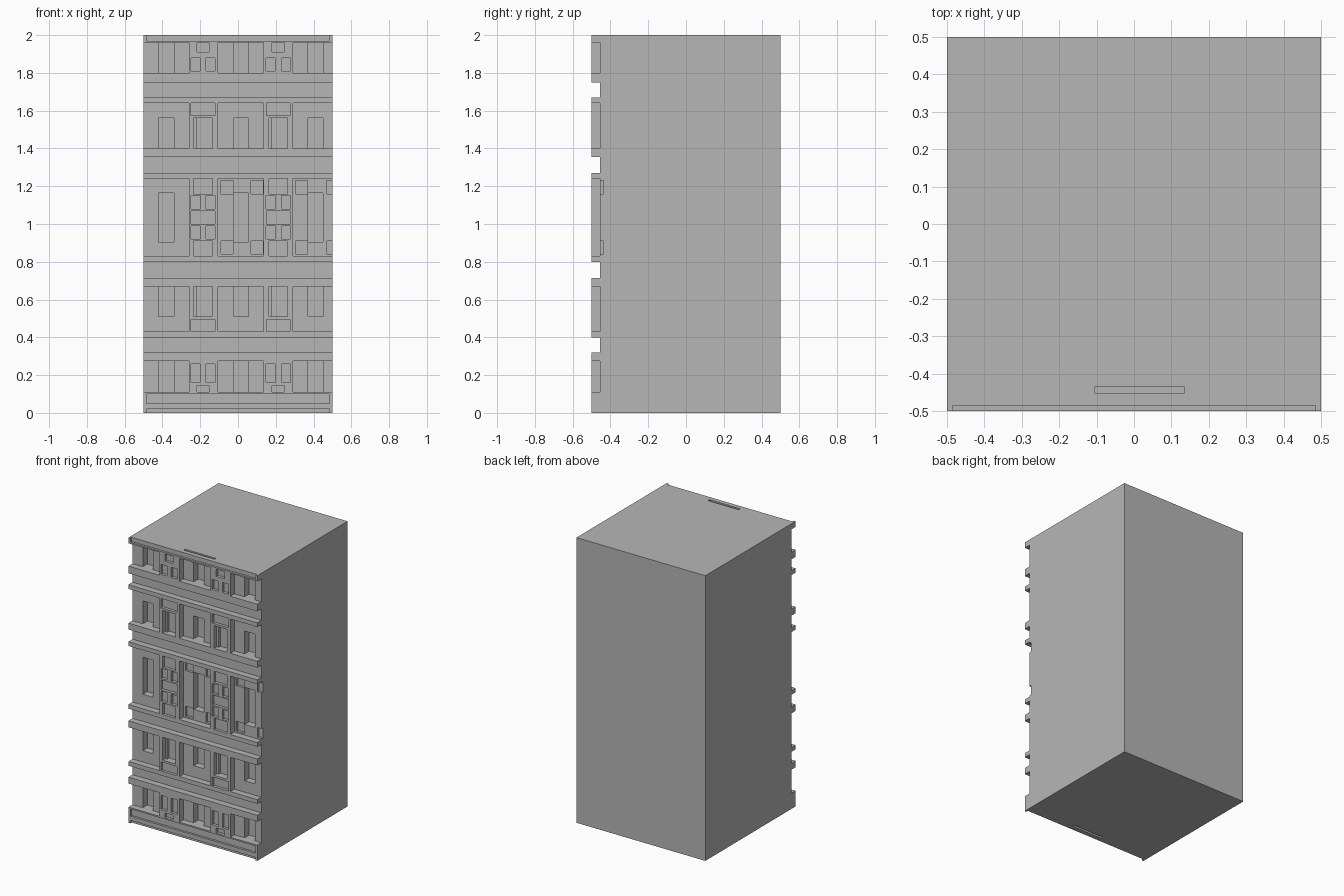
import bpy
import bmesh
from mathutils import Vector

# Remove the default cube
cube = bpy.data.objects.get("Cube")
if cube:
    bpy.data.objects.remove(cube)

FRONT = -0.5
PANEL = -0.455

stone = bpy.data.materials.new("stone_grey")
stone.use_nodes = True
GREY = (0.47, 0.47, 0.47, 1)
stone.diffuse_color = GREY
stone.node_tree.nodes["Principled BSDF"].inputs["Base Color"].default_value = GREY


def make_boxes(name, boxes):
    """One object from boxes given as (x0, x1, y0, y1, z0, z1)."""
    bm = bmesh.new()
    for x0, x1, y0, y1, z0, z1 in boxes:
        verts = bmesh.ops.create_cube(bm, size=1)["verts"]
        size = Vector((x1 - x0, y1 - y0, z1 - z0))
        middle = Vector((x0 + x1, y0 + y1, z0 + z1)) / 2
        for v in verts:
            v.co = v.co * size + middle
    mesh = bpy.data.meshes.new(name)
    bm.to_mesh(mesh)
    bm.free()
    mesh.materials.append(stone)
    obj = bpy.data.objects.new(name, mesh)
    bpy.context.collection.objects.link(obj)
    return obj


def carve(target, boxes):
    """Cut a set of separate boxes out of the target."""
    cutter = make_boxes("cutter", boxes)
    cutter.hide_render = True
    mod = target.modifiers.new("carve", "BOOLEAN")
    mod.operation = "DIFFERENCE"
    mod.solver = "EXACT"
    mod.object = cutter
    bpy.context.view_layer.update()
    graph = bpy.context.evaluated_depsgraph_get()
    result = bpy.data.meshes.new_from_object(target.evaluated_get(graph))
    target.modifiers.clear()
    target.data = result
    bpy.data.objects.remove(cutter)


def recess(x0, x1, z0, z1, back):
    return (x0, x1, -0.7, back, z0, z1)


building = make_boxes("facade_block", [(-0.5, 0.5, FRONT, 0.5, 0, 2)])

# Panel rows: bottom, top, window bottom, window top
rows = [
    (0.11, 0.275, 0.11, 0.275),
    (0.43, 0.67, 0.51, 0.67),
    (0.83, 1.24, 0.905, 1.165),
    (1.40, 1.64, 1.40, 1.56),
    (1.80, 1.96, 1.80, 1.96),
]
# Panel bays: left, right, window left
bays = [(-0.7, -0.26, -0.42), (-0.105, 0.135, -0.025), (0.29, 0.7, 0.37)]

# Full-width grooves and sunken panels
layer = [recess(-0.7, 0.7, z0, z1, PANEL)
         for z0, z1 in [(0.32, 0.40), (0.715, 0.80), (1.27, 1.355), (1.67, 1.75)]]
layer += [recess(b[0], b[1], r[0], r[1], PANEL) for b in bays for r in rows]
# Shallow bands in the base and cornice
for z0, z1 in [(-0.1, 0.02), (0.05, 0.10), (1.97, 2.1)]:
    layer.append(recess(-0.485, 0.485, z0, z1, FRONT + 0.015))
carve(building, layer)

# Tall windows inside the panels
layer = [recess(b[2], b[2] + 0.08, r[2], r[3], PANEL + 0.05)
         for b in bays for r in rows]
# Corner pockets of the middle row
for x0, x1 in [(-0.09, -0.027), (0.07, 0.133), (0.305, 0.368), (0.468, 0.7)]:
    for z in (0.84, 1.16):
        layer.append(recess(x0, x1, z, z + 0.07, PANEL + 0.017))
carve(building, layer)

# Small openings on the two piers
layer = []
deep = []
for c in (-0.185, 0.213):
    def opening(half, z0, z1, depth=0.02):
        layer.append(recess(c - half, c + half, z0, z1, FRONT + depth))

    # Paired lights
    for z0, z1 in [(0.16, 0.26), (0.92, 0.99), (1.08, 1.15), (1.81, 1.88)]:
        for side in (-1, 1):
            x = c + side * 0.04
            layer.append(recess(x - 0.024, x + 0.024, z0, z1, FRONT + 0.02))
    # Single lights
    for z0, z1 in [(0.11, 0.145), (1.91, 1.96)]:
        opening(0.032, z0, z1)
    for z0, z1 in [(0.83, 0.91), (1.16, 1.24)]:
        opening(0.05, z0, z1)
    for z0, z1 in [(0.43, 0.495), (1.0, 1.07), (1.575, 1.64)]:
        opening(0.063, z0, z1)
    # Stepped niches
    for z0, z1 in [(0.51, 0.67), (1.40, 1.56)]:
        opening(0.05, z0, z1, 0.03)
        deep.append(recess(c - 0.035, c + 0.05, z0, z1, FRONT + 0.05))
carve(building, layer)
carve(building, deep)

# Thin slots in the roof and underside
carve(building, [(-0.105, 0.135, -0.452, -0.436, z0, z1)
                 for z0, z1 in [(-0.1, 0.015), (1.985, 2.1)]])
